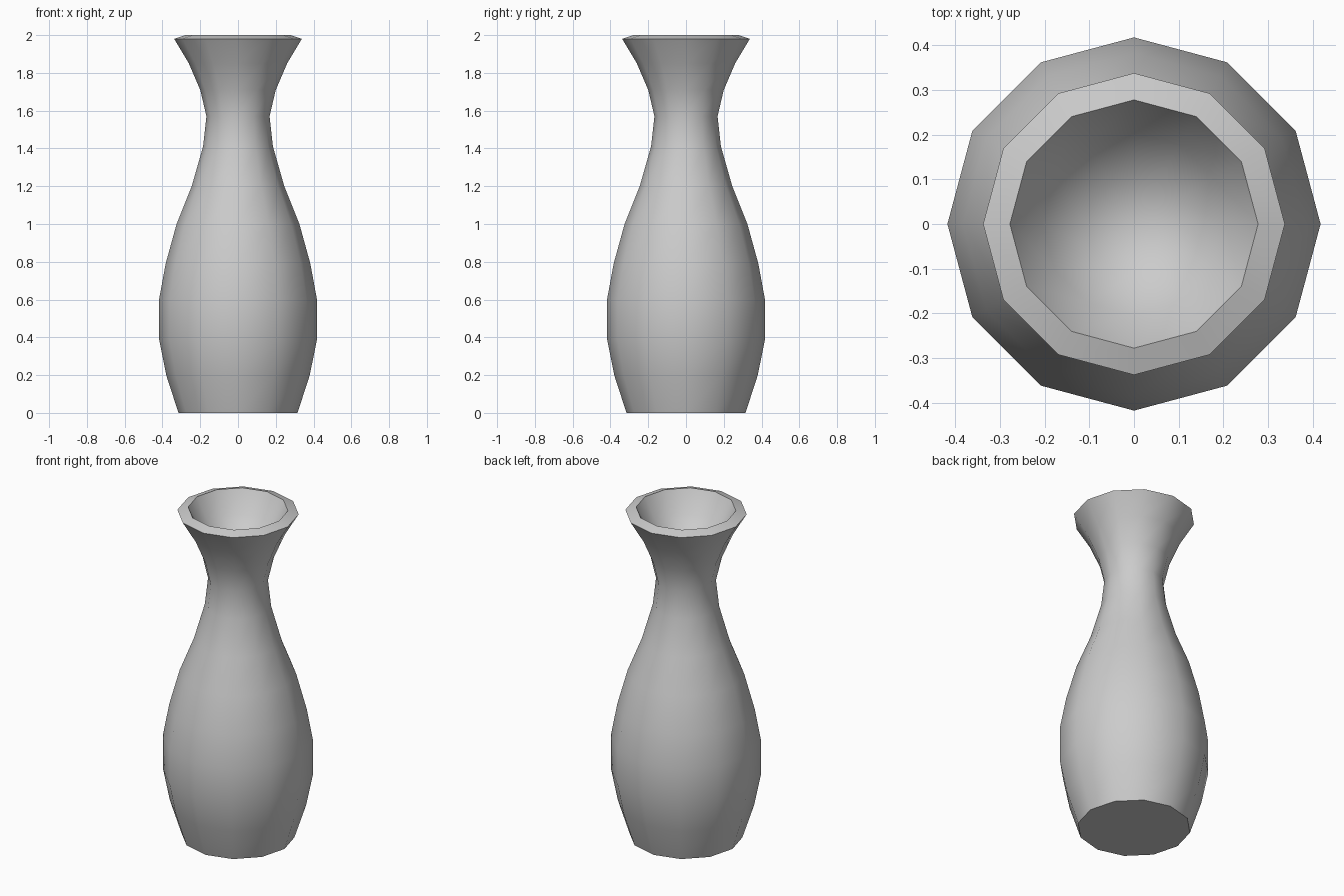
import bpy
import bmesh
import math

cube = bpy.data.objects.get("Cube")
if cube:
    bpy.data.objects.remove(cube, do_unlink=True)

SIDES = 12

# Profiles as (radius, height)
base = [(0, 0)]
outer_wall = [(0.315, 0), (0.38, 0.2), (0.418, 0.39), (0.418, 0.6),
              (0.383, 0.79), (0.325, 1.0), (0.245, 1.2), (0.185, 1.41),
              (0.167, 1.57), (0.2, 1.71), (0.26, 1.85), (0.338, 1.98)]
mouth = [(0.278, 2.0), (0.205, 1.87), (0.11, 1.79), (0, 1.76)]


def make_material(name, colour):
    mat = bpy.data.materials.new(name)
    mat.use_nodes = True
    mat.diffuse_color = colour
    mat.node_tree.nodes["Principled BSDF"].inputs["Base Color"].default_value = colour
    return mat


def lathe(name, profile, material):
    """Spin a profile around the z axis into a faceted solid."""
    bm = bmesh.new()
    verts = [bm.verts.new((r, 0, z)) for r, z in profile]
    edges = [bm.edges.new(pair) for pair in zip(verts, verts[1:])]
    bmesh.ops.spin(bm, geom=verts + edges, cent=(0, 0, 0), axis=(0, 0, 1),
                   angle=math.tau, steps=SIDES, use_duplicate=False)
    bmesh.ops.remove_doubles(bm, verts=bm.verts[:], dist=0.0005)
    bmesh.ops.recalc_face_normals(bm, faces=bm.faces[:])
    mesh = bpy.data.meshes.new(name)
    bm.to_mesh(mesh)
    bm.free()
    mesh.materials.append(material)
    obj = bpy.data.objects.new(name, mesh)
    bpy.context.collection.objects.link(obj)
    return obj


# Vase body with flat base, flared neck, bevelled rim and hollow mouth
grey = make_material("plain grey", (0.6, 0.6, 0.6, 1))
vase = lathe("vase", base + outer_wall + mouth, grey)

# Smooth walls, with sharp rim and base edges
bpy.ops.object.select_all(action='DESELECT')
vase.select_set(True)
bpy.context.view_layer.objects.active = vase
bpy.ops.object.shade_smooth_by_angle(angle=math.radians(42))
